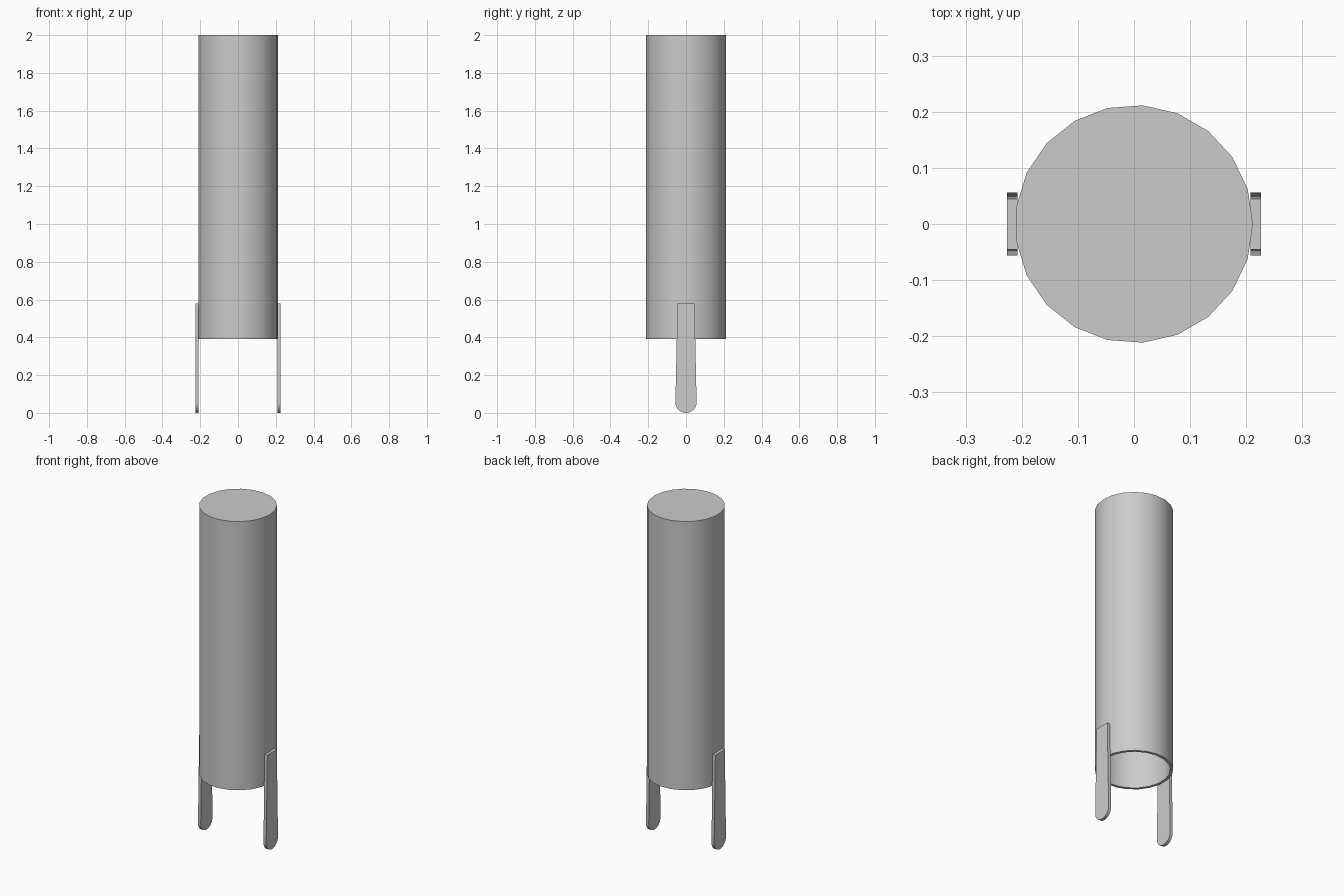
import bpy, bmesh, math

cube = bpy.data.objects.get("Cube")
if cube:
    bpy.data.objects.remove(cube, do_unlink=True)

# Single grey finish
grey = bpy.data.materials.new("plain grey")
grey.use_nodes = True
colour = (0.6, 0.6, 0.6, 1)
grey.diffuse_color = colour
grey.node_tree.nodes["Principled BSDF"].inputs["Base Color"].default_value = colour

SIDES = 21
RADIUS, WALL = 0.212, 0.016
TOP, RIM = 2.0, 0.39


def finish(bm, name):
    bmesh.ops.recalc_face_normals(bm, faces=bm.faces)
    mesh = bpy.data.meshes.new(name)
    bm.to_mesh(mesh)
    bm.free()
    mesh.materials.append(grey)
    obj = bpy.data.objects.new(name, mesh)
    bpy.context.collection.objects.link(obj)
    bpy.ops.object.select_all(action="DESELECT")
    bpy.context.view_layer.objects.active = obj
    obj.select_set(True)
    bpy.ops.object.shade_smooth_by_angle(angle=math.radians(35))
    return obj


# Hollow tube, closed on top and open at the bottom rim
bm = bmesh.new()
rings = []
for r, z in ((RADIUS, TOP), (RADIUS, RIM), (RADIUS - WALL, RIM), (RADIUS - WALL, TOP - WALL)):
    angles = [math.tau * i / SIDES for i in range(SIDES)]
    rings.append([bm.verts.new((r * math.cos(a), r * math.sin(a), z)) for a in angles])
for a, b in zip(rings, rings[1:]):
    for i in range(SIDES):
        j = (i + 1) % SIDES
        bm.faces.new((a[i], a[j], b[j], b[i]))
bm.faces.new(rings[0])
bm.faces.new(rings[-1])
finish(bm, "tube_body")


# Flat leg straps: square top, slight flare, rounded foot
def leg(name, side):
    foot, half_top, top = 0.056, 0.045, 0.58
    outline = [(half_top, top), (-half_top, top)]
    for i in range(13):
        a = math.pi + math.pi * i / 12
        outline.append((foot * math.cos(a), foot + foot * math.sin(a)))
    bm = bmesh.new()
    face = bm.faces.new([bm.verts.new((side * 0.208, y, z)) for y, z in outline])
    extruded = bmesh.ops.extrude_face_region(bm, geom=[face], use_keep_orig=True)
    moved = [v for v in extruded["geom"] if isinstance(v, bmesh.types.BMVert)]
    bmesh.ops.translate(bm, verts=moved, vec=(side * 0.018, 0, 0))
    finish(bm, name)


leg("left_leg", 1)
leg("right_leg", -1)
